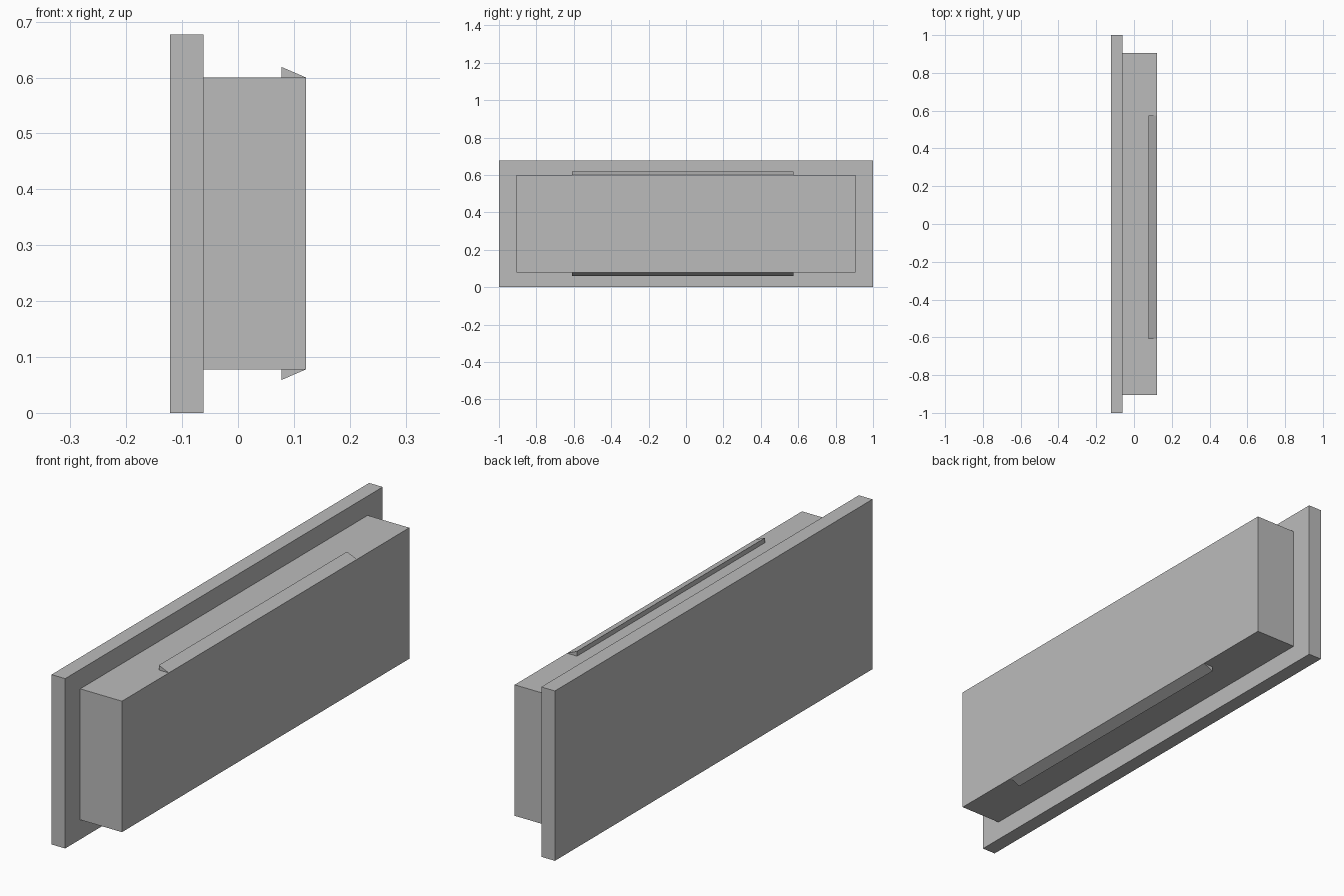
import bpy
import bmesh

cube = bpy.data.objects.get("Cube")
if cube:
    bpy.data.objects.remove(cube, do_unlink=True)

GREY = (0.5, 0.5, 0.5, 1.0)
grey = bpy.data.materials.new("plain_grey")
grey.use_nodes = True
grey.diffuse_color = GREY
grey.node_tree.nodes["Principled BSDF"].inputs["Base Color"].default_value = GREY


def prism(name, profile, y0, y1):
    """Extrude an x-z profile along y."""
    bm = bmesh.new()
    face = bm.faces.new([bm.verts.new((x, y0, z)) for x, z in profile])
    ext = bmesh.ops.extrude_face_region(bm, geom=[face])["geom"]
    verts = [v for v in ext if isinstance(v, bmesh.types.BMVert)]
    bmesh.ops.translate(bm, verts=verts, vec=(0, y1 - y0, 0))
    bmesh.ops.recalc_face_normals(bm, faces=bm.faces)
    mesh = bpy.data.meshes.new(name)
    bm.to_mesh(mesh)
    bm.free()
    mesh.materials.append(grey)
    obj = bpy.data.objects.new(name, mesh)
    bpy.context.collection.objects.link(obj)
    return obj


def box(name, x0, x1, y0, y1, z0, z1):
    return prism(name, [(x0, z0), (x1, z0), (x1, z1), (x0, z1)], y0, y1)


BACK, JOIN, FRONT = -0.122, -0.062, 0.122
BOTTOM, TOP = 0.078, 0.6

# Wide flange plate and the block that projects from it
box("flange_plate", BACK, JOIN, -1, 1, 0, 0.677)
box("main_block", JOIN, FRONT, -0.905, 0.905, BOTTOM, TOP)

# Wedge-shaped snap catches above and below the block
for name, z, rise in (("upper_catch", TOP, 0.019), ("lower_catch", BOTTOM, -0.019)):
    prism(name, [(0.078, z), (FRONT, z), (0.078, z + rise)], -0.61, 0.575)
